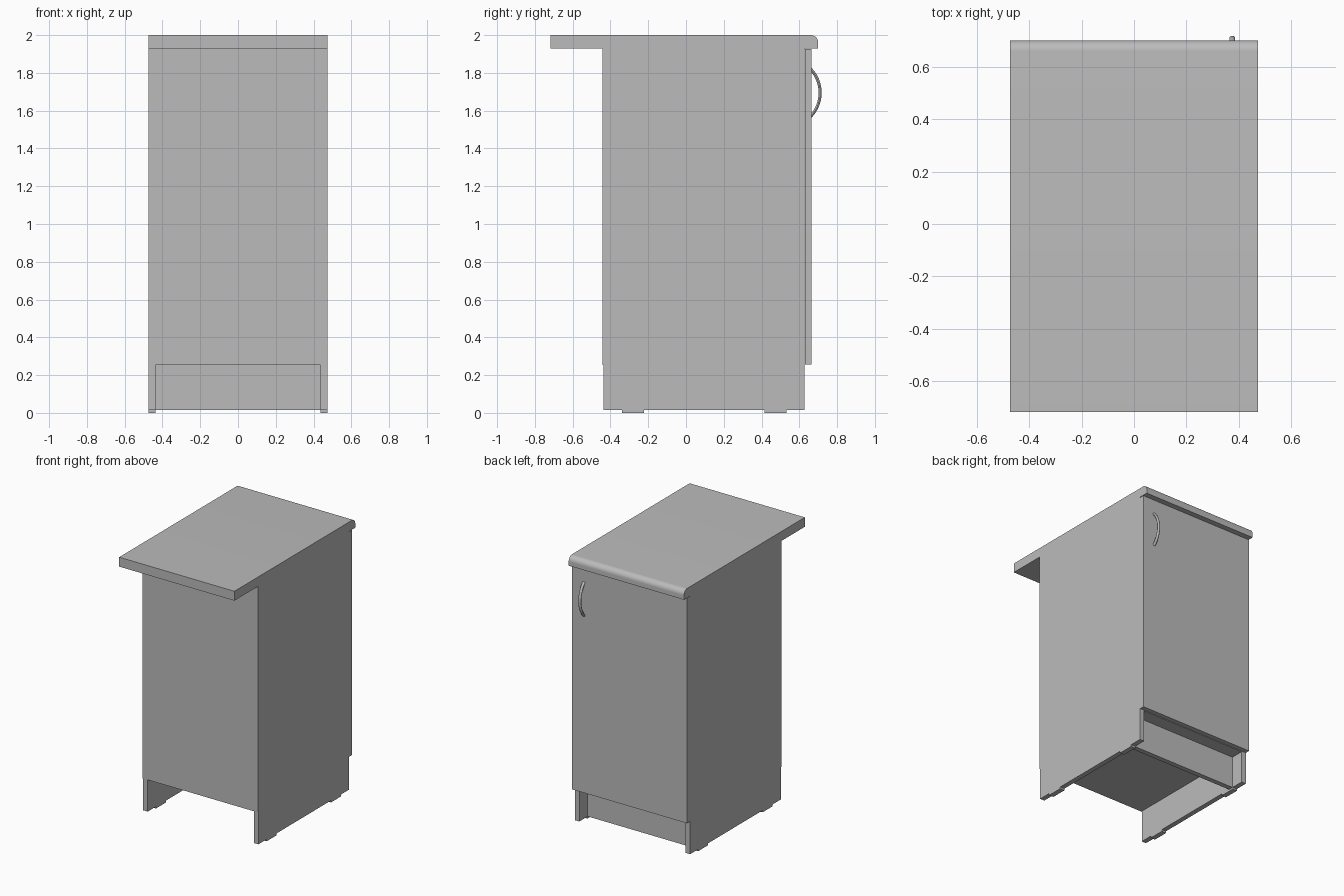
import bpy, bmesh, math
from mathutils import Vector

cube = bpy.data.objects.get("Cube")
if cube:
    bpy.data.objects.remove(cube, do_unlink=True)

grey = bpy.data.materials.new("plain grey")
grey.use_nodes = True
colour = (0.5, 0.5, 0.5, 1)
grey.diffuse_color = colour
for node in grey.node_tree.nodes:
    if node.type == 'BSDF_PRINCIPLED':
        node.inputs["Base Color"].default_value = colour


def finish(name, bm):
    bmesh.ops.recalc_face_normals(bm, faces=bm.faces)
    mesh = bpy.data.meshes.new(name)
    bm.to_mesh(mesh)
    bm.free()
    mesh.materials.append(grey)
    obj = bpy.data.objects.new(name, mesh)
    bpy.context.collection.objects.link(obj)
    return obj


def smooth(obj):
    bpy.ops.object.select_all(action='DESELECT')
    obj.select_set(True)
    bpy.context.view_layer.objects.active = obj
    bpy.ops.object.shade_smooth_by_angle(angle=math.radians(35))


def box(name, x, y, z):
    bm = bmesh.new()
    bmesh.ops.create_cube(bm, size=1)
    for v in bm.verts:
        v.co = [a + (b - a) * (c + 0.5) for (a, b), c in zip((x, y, z), v.co)]
    return finish(name, bm)


W, T = 0.473, 0.037           # half width, board thickness
BACK, FRONT = -0.436, 0.628   # carcass depth
FLOOR, TOP = 0.253, 1.93      # carcass floor and worktop underside
inner = (T - W, W - T)

# Side boards standing on small feet
for side, x in (("right", (-W, T - W)), ("left", (W - T, W))):
    box(side + "_side_panel", x, (BACK, FRONT), (0.014, TOP))
    for place, y in (("front", -0.34), ("back", 0.416)):
        box(f"{side}_{place}_foot", x, (y, y + 0.117), (0, 0.014))

# Carcass boards
box("floor_panel", inner, (BACK, FRONT), (FLOOR, FLOOR + T))
box("back_panel", (-W, W), (BACK - 0.006, BACK), (FLOOR, TOP))
box("plinth", inner, (0.53 - T, 0.53), (0.014, FLOOR))
box("door", (0.001 - W, W - 0.001), (FRONT + 0.001, 0.664), (FLOOR + 0.004, TOP - 0.004))

# Worktop: side profile with one rounded upper edge, extruded across
R, END = 0.04, 0.70
profile = [(-0.718, TOP), (END, TOP)]
for i in range(11):
    a = math.pi / 2 * i / 10
    profile.append((END - R + R * math.cos(a), 2 - R + R * math.sin(a)))
profile.append((-0.718, 2))
bm = bmesh.new()
face = bm.faces.new([bm.verts.new((-W, y, z)) for y, z in profile])
new = bmesh.ops.extrude_face_region(bm, geom=[face])["geom"]
bmesh.ops.translate(bm, vec=(2 * W, 0, 0), verts=[g for g in new if isinstance(g, bmesh.types.BMVert)])
smooth(finish("worktop", bm))

# Bow handle: oval section swept along an arc
STEPS, SIDES, RADIUS = 24, 12, 0.181
centre = Vector((0.375, 0.71 - RADIUS, 1.695))
spread = math.asin(0.125 / RADIUS)
bm = bmesh.new()
rings = []
for i in range(STEPS + 1):
    a = spread * (2 * i / STEPS - 1)
    out = Vector((0, math.cos(a), math.sin(a)))
    ring = []
    for j in range(SIDES):
        t = math.tau * j / SIDES
        offset = Vector((0.011 * math.cos(t), 0, 0)) + out * 0.008 * math.sin(t)
        ring.append(bm.verts.new(centre + out * RADIUS + offset))
    rings.append(ring)
for r, s in zip(rings, rings[1:]):
    for j in range(SIDES):
        k = (j + 1) % SIDES
        bm.faces.new((r[j], r[k], s[k], s[j]))
bm.faces.new(rings[0])
bm.faces.new(rings[-1])
smooth(finish("door_handle", bm))
